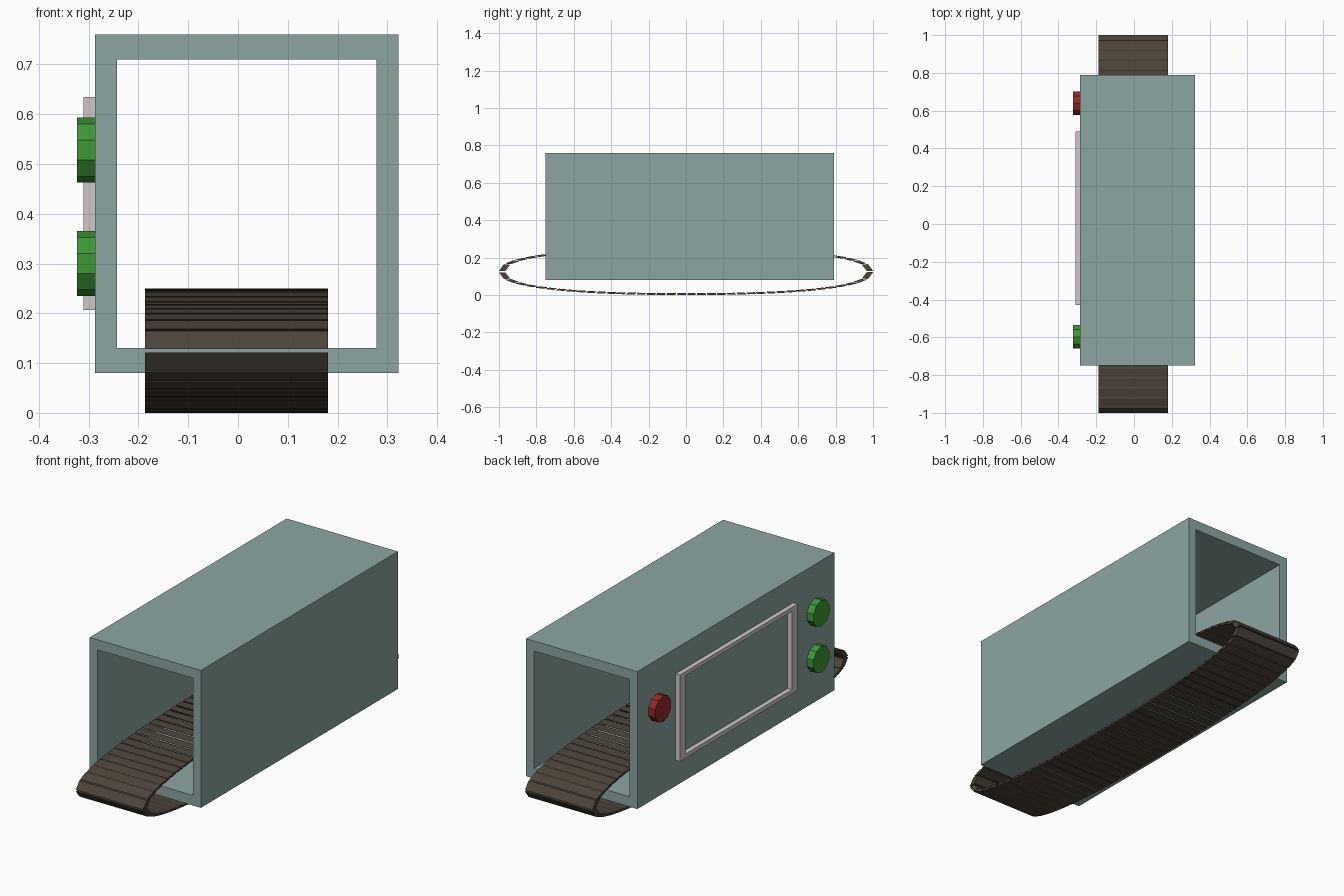
import bpy, bmesh, math
from mathutils import Matrix, Vector

cube = bpy.data.objects.get("Cube")
if cube:
    bpy.data.objects.remove(cube, do_unlink=True)


def material(name, r, g, b):
    # sRGB bytes to linear
    lin = [((c / 255 + 0.055) / 1.055) ** 2.4 for c in (r, g, b)]
    m = bpy.data.materials.new(name)
    m.use_nodes = True
    m.diffuse_color = (*lin, 1)
    m.node_tree.nodes["Principled BSDF"].inputs["Base Color"].default_value = (*lin, 1)
    return m


teal = material("grey teal", 140, 166, 162)
brown = material("dark brown", 78, 69, 58)
silver = material("light grey", 205, 201, 201)
green = material("button green", 62, 152, 54)
red = material("button red", 148, 41, 39)


def finish(name, bm, mat):
    bmesh.ops.recalc_face_normals(bm, faces=bm.faces)
    mesh = bpy.data.meshes.new(name)
    bm.to_mesh(mesh)
    bm.free()
    mesh.materials.append(mat)
    ob = bpy.data.objects.new(name, mesh)
    bpy.context.collection.objects.link(ob)
    return ob


def rect_tube(name, mat, outer, inner, depth, place):
    """Rectangular ring (u0, u1, v0, v1) extruded over depth; place maps (u, v, d) to a point."""
    bm = bmesh.new()

    def loop(rect, d):
        u0, u1, v0, v1 = rect
        return [bm.verts.new(place(u, v, d))
                for u, v in ((u0, v0), (u1, v0), (u1, v1), (u0, v1))]

    near, far = depth
    rings = [loop(outer, near), loop(outer, far), loop(inner, far), loop(inner, near)]
    for k in range(4):
        a, b = rings[k], rings[(k + 1) % 4]
        for i in range(4):
            j = (i + 1) % 4
            bm.faces.new((a[i], a[j], b[j], b[i]))
    return finish(name, bm, mat)


# Tunnel housing, open at both ends
rect_tube("housing", teal, (-0.287, 0.322, 0.08, 0.76), (-0.243, 0.278, 0.13, 0.71),
          (-0.75, 0.79), lambda u, v, d: (u, d, v))

# Raised display frame on the control side
rect_tube("display_frame", silver, (-0.43, 0.49, 0.207, 0.635), (-0.385, 0.445, 0.228, 0.615),
          (-0.31, -0.286), lambda u, v, d: (d, u, v))


# Push buttons
def button(name, mat, y, z):
    bm = bmesh.new()
    bmesh.ops.create_cone(bm, cap_ends=True, segments=10, radius1=0.065, radius2=0.065, depth=0.038)
    spin = Matrix.Rotation(math.pi / 2, 4, "Z")
    turn = Matrix.Rotation(math.pi / 2, 4, "Y")
    bm.transform(Matrix.Translation((-0.304, y, z)) @ turn @ spin)
    finish(name, bm, mat)


button("green_button_upper", green, -0.597, 0.528)
button("green_button_lower", green, -0.597, 0.3)
button("red_button", red, 0.64, 0.528)


# Conveyor belt: separate slats spaced evenly round a flattened loop
def oval(t, ry, rz):
    c, s = math.cos(t), math.sin(t)
    power = 2 / 2.4
    return Vector((0, math.copysign(abs(c) ** power, c) * ry,
                   0.125 + math.copysign(abs(s) ** power, s) * rz))


steps = 2000
angles = [2 * math.pi * i / steps for i in range(steps + 1)]
lengths = [0]
for a, b in zip(angles, angles[1:]):
    lengths.append(lengths[-1] + (oval(b, 1, 0.125) - oval(a, 1, 0.125)).length)


def angle_at(fraction):
    target = (fraction % 1) * lengths[-1]
    return next(a for a, d in zip(angles, lengths) if d >= target)


slats = 76
bm = bmesh.new()
for i in range(slats):
    ends = []
    for f in (i + 0.07, i + 0.93):
        t = angle_at(f / slats)
        ends.append([bm.verts.new(oval(t, ry, rz) + Vector((x, 0, 0)))
                     for ry, rz, x in ((1, 0.125, -0.187), (1, 0.125, 0.181),
                                       (0.967, 0.115, 0.181), (0.967, 0.115, -0.187))])
    a, b = ends
    bm.faces.new(a)
    bm.faces.new(b[::-1])
    for k in range(4):
        j = (k + 1) % 4
        bm.faces.new((a[k], b[k], b[j], a[j]))
finish("conveyor_belt", bm, brown)
